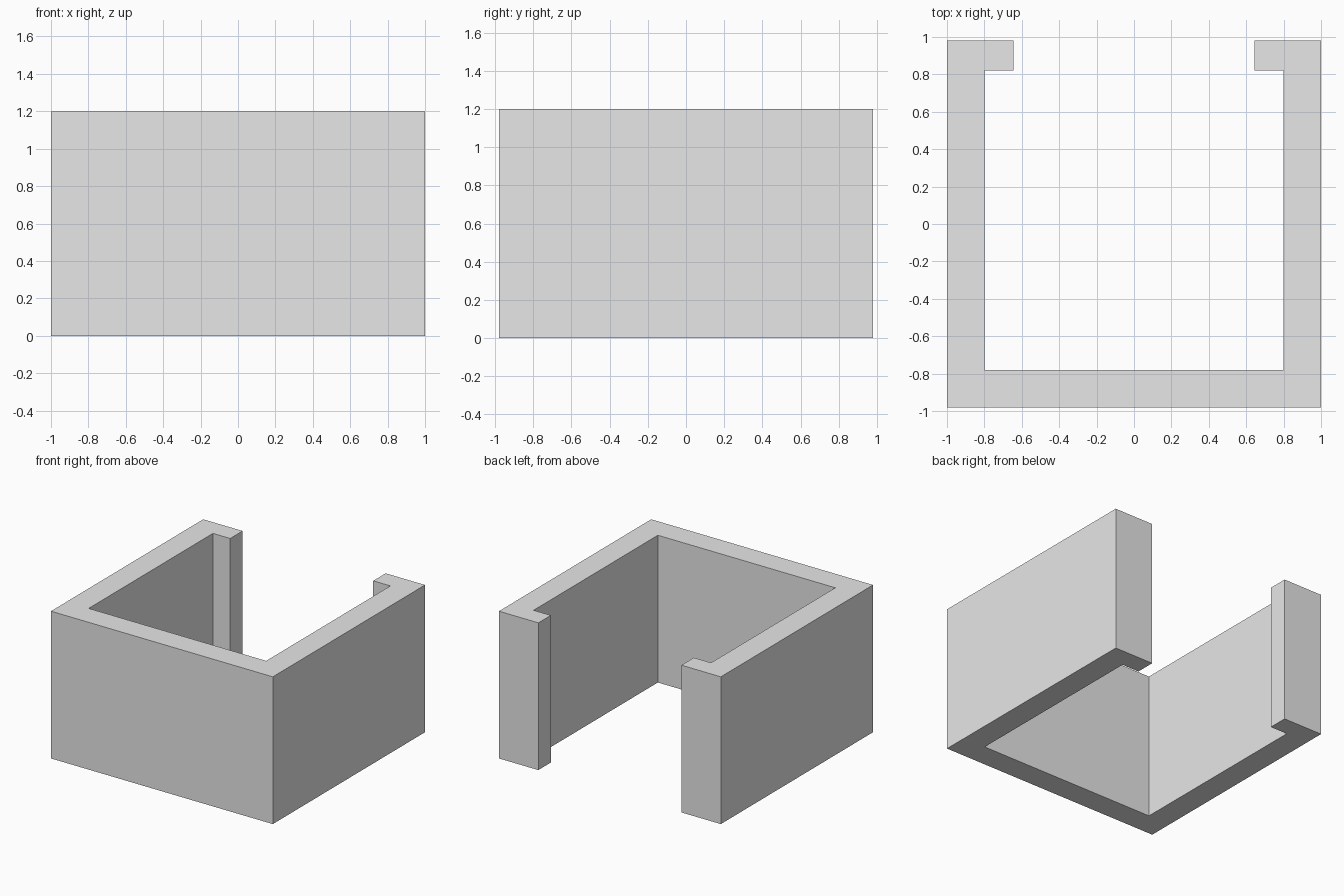
import bpy
import bmesh

HEIGHT = 1.2

# Remove the default cube
cube = bpy.data.objects.get("Cube")
if cube:
    bpy.data.objects.remove(cube, do_unlink=True)

# Plain grey material
grey = bpy.data.materials.new("plain grey")
grey.use_nodes = True
color = (0.8, 0.8, 0.8, 1.0)
grey.diffuse_color = color
grey.node_tree.nodes["Principled BSDF"].inputs["Base Color"].default_value = color

# Plan outline of the left half, mirrored for the right: front wall, side wall, rear lip
half = [(1.0, -0.98), (1.0, 0.98), (0.645, 0.98),
        (0.645, 0.82), (0.8, 0.82), (0.8, -0.78)]
outline = half + [(-x, y) for x, y in reversed(half)]

# Extrude the outline upward into the open-backed channel
bm = bmesh.new()
base = bm.faces.new([bm.verts.new((x, y, 0)) for x, y in outline])
top = bmesh.ops.extrude_face_region(bm, geom=[base], use_keep_orig=True)
bmesh.ops.translate(bm, vec=(0, 0, HEIGHT),
                    verts=[v for v in top["geom"] if isinstance(v, bmesh.types.BMVert)])
bmesh.ops.recalc_face_normals(bm, faces=bm.faces)

mesh = bpy.data.meshes.new("channel_walls")
bm.to_mesh(mesh)
bm.free()
mesh.materials.append(grey)
walls = bpy.data.objects.new("channel_walls", mesh)
bpy.context.collection.objects.link(walls)
